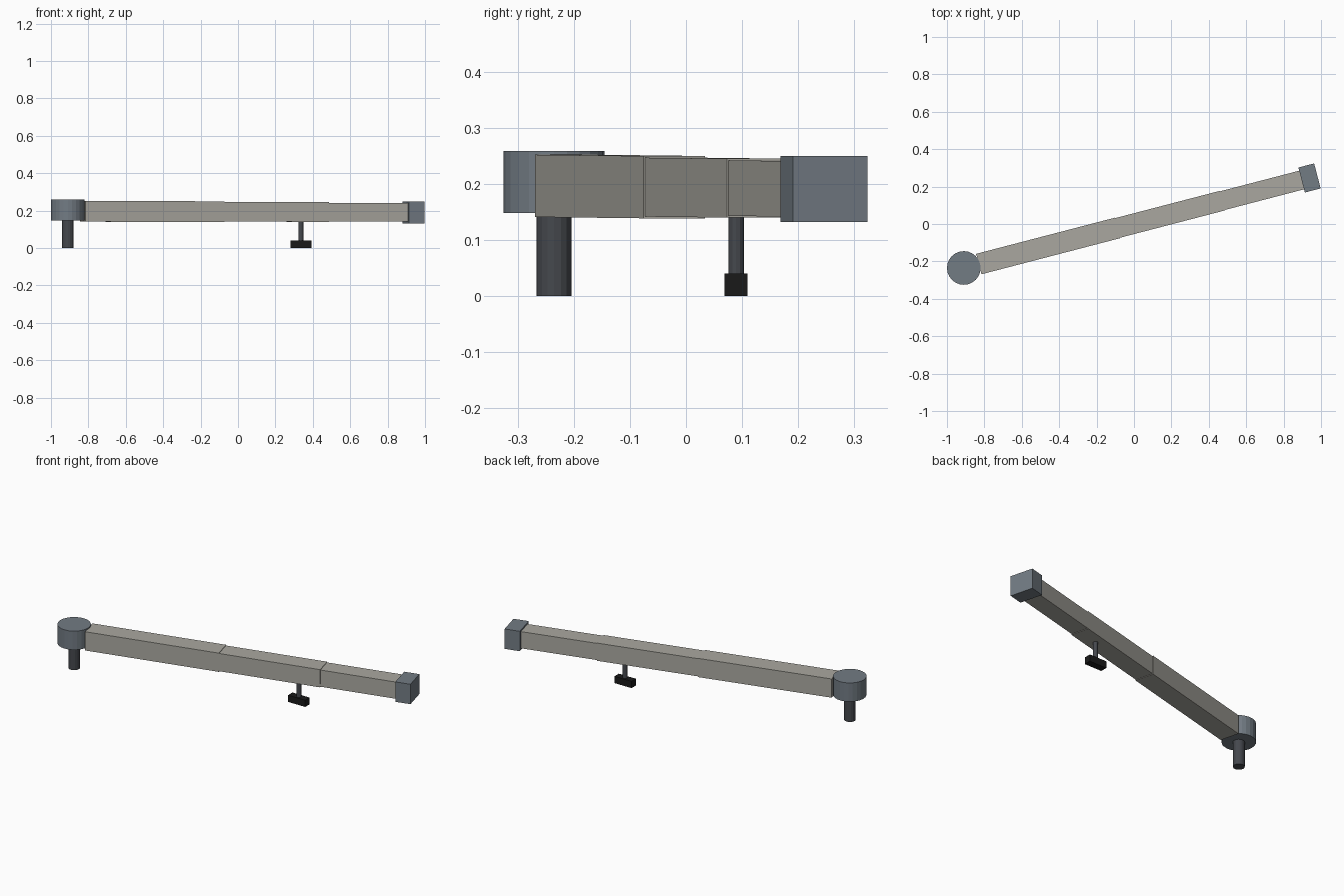
import bpy, math
from mathutils import Vector

if "Cube" in bpy.data.objects:
    bpy.data.objects.remove(bpy.data.objects["Cube"])

ANGLE = math.atan2(0.481, 1.848)
PIVOT = Vector((-0.91, -0.235, 0))
AXIS = Vector((math.cos(ANGLE), math.sin(ANGLE), 0))


def material(name, rgb):
    m = bpy.data.materials.new(name)
    m.diffuse_color = (*rgb, 1)
    m.use_nodes = True
    m.node_tree.nodes["Principled BSDF"].inputs["Base Color"].default_value = m.diffuse_color
    return m


PANEL = material("panel_grey", (0.40, 0.39, 0.35))
STEEL = material("blue_grey", (0.17, 0.20, 0.23))
DARK = material("dark_steel", (0.06, 0.065, 0.075))
RUBBER = material("rubber", (0.01, 0.01, 0.01))


def box(name, center, size, mat, rot=(0, 0, 0)):
    bpy.ops.mesh.primitive_cube_add(size=1, location=center, rotation=rot)
    o = bpy.context.object
    o.name, o.scale = name, size
    o.data.materials.append(mat)
    return o


def cylinder(name, xy, radius, z0, z1, sides, mat):
    bpy.ops.mesh.primitive_cylinder_add(vertices=sides, radius=radius, depth=z1 - z0,
                                        location=(xy[0], xy[1], (z0 + z1) / 2))
    o = bpy.context.object
    o.name = name
    o.data.materials.append(mat)
    return o


def along(d, z):
    """Point at distance d from the pivot along the bridge."""
    return PIVOT + AXIS * d + Vector((0, 0, z))


# Entrance drum and its fixed column
cylinder("rotunda", PIVOT, 0.09, 0.148, 0.259, 24, STEEL)
cylinder("rotunda_column", PIVOT, 0.031, 0, 0.148, 16, DARK)

# Telescoping tunnel sections, sloping very slightly down toward the cab
SLOPE = 0.003
sections = [("outer_tunnel", 0.083, 0.85, 0.113, 0.111),
            ("middle_tunnel", 0.75, 1.43, 0.108, 0.105),
            ("inner_tunnel", 1.33, 1.875, 0.103, 0.099)]
for name, a, b, width, height in sections:
    mid = (a + b) / 2
    box(name, along(mid, 0.1967 - SLOPE * mid), (b - a, width, height), PANEL,
        (0, math.atan(SLOPE), ANGLE))

# Cab at the far end
box("cab", along(1.91, 0.191), (0.087, 0.138, 0.118), STEEL, (0, 0, ANGLE))

# Drive column and wheel bogie
drive = along(1.288, 0)
cylinder("drive_column", drive, 0.0135, 0.03, 0.15, 12, DARK)
box("wheel_bogie", drive + Vector((0, 0, 0.02)), (0.112, 0.041, 0.04), RUBBER)
